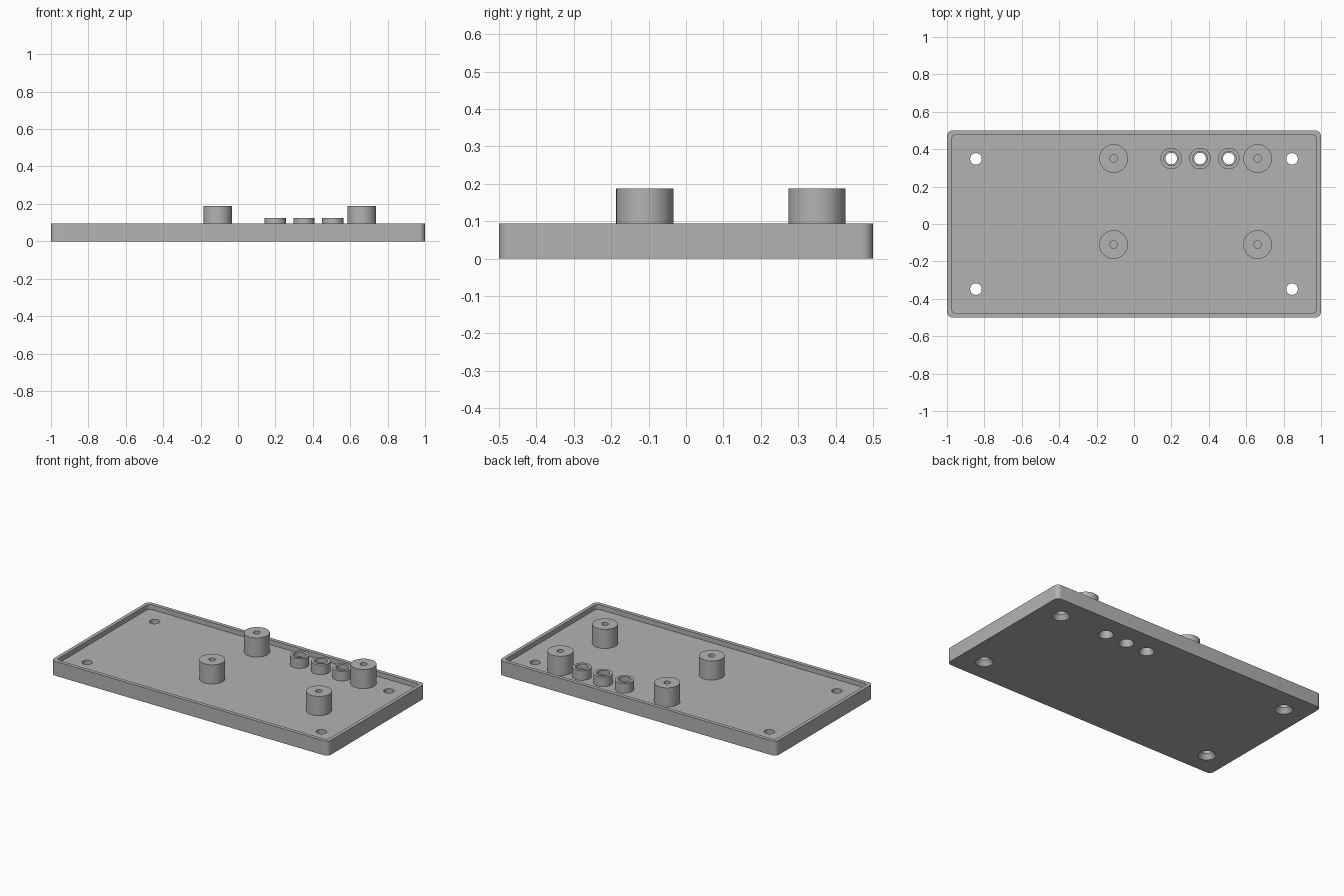
import bpy, bmesh, math

if "Cube" in bpy.data.objects:
    bpy.data.objects.remove(bpy.data.objects["Cube"])

RIM, FLOOR, POST_TOP, BOSS_TOP = 0.094, 0.0625, 0.1875, 0.125
SEG = 48

grey = bpy.data.materials.new("plain grey")
grey.diffuse_color = (0.45, 0.45, 0.45, 1)
grey.use_nodes = True
grey.node_tree.nodes["Principled BSDF"].inputs["Base Color"].default_value = grey.diffuse_color


def finish(bm, name):
    bmesh.ops.recalc_face_normals(bm, faces=bm.faces)
    mesh = bpy.data.meshes.new(name)
    bm.to_mesh(mesh)
    bm.free()
    mesh.materials.append(grey)
    ob = bpy.data.objects.new(name, mesh)
    bpy.context.collection.objects.link(ob)
    return ob


def smooth(ob):
    bpy.ops.object.select_all(action='DESELECT')
    ob.select_set(True)
    bpy.context.view_layer.objects.active = ob
    bpy.ops.object.shade_smooth_by_angle(angle=math.radians(30))


def loft(bm, rings, cap_first, cap_last):
    """Bridge point rings with quads, optionally capping the ends."""
    loops = [[bm.verts.new(p) for p in ring] for ring in rings]
    n = len(loops[0])
    for a, b in zip(loops, loops[1:]):
        for i in range(n):
            j = (i + 1) % n
            bm.faces.new((a[i], a[j], b[j], b[i]))
    if cap_first:
        bm.faces.new(loops[0][::-1])
    if cap_last:
        bm.faces.new(loops[-1])


def circle(x, y, r, z):
    return [(x + r * math.cos(2 * math.pi * i / SEG),
             y + r * math.sin(2 * math.pi * i / SEG), z) for i in range(SEG)]


def rounded_rect(hx, hy, r, z, steps=8):
    pts = []
    for k, (sx, sy) in enumerate([(1, 1), (-1, 1), (-1, -1), (1, -1)]):
        for i in range(steps + 1):
            a = math.pi / 2 * (k + i / steps)
            pts.append((sx * (hx - r) + r * math.cos(a),
                        sy * (hy - r) + r * math.sin(a), z))
    return pts


def turned(name, x, y, profile, cap_last=False):
    bm = bmesh.new()
    loft(bm, [circle(x, y, r, z) for r, z in profile], False, cap_last)
    ob = finish(bm, name)
    smooth(ob)


# Tray with a low rim
bm = bmesh.new()
loft(bm, [rounded_rect(1, 0.5, 0.031, 0), rounded_rect(1, 0.5, 0.031, RIM),
          rounded_rect(0.977, 0.476, 0.025, RIM),
          rounded_rect(0.977, 0.476, 0.025, FLOOR)], True, True)
tray = finish(bm, "tray")

# Countersunk holes: four corner screws and three in the row of bosses
boss_x = (0.199, 0.353, 0.507)
holes = [(sx * 0.845, sy * 0.348, 0.053) for sx in (-1, 1) for sy in (-1, 1)]
holes += [(x, 0.35, 0.045) for x in boss_x]
bm = bmesh.new()
for x, y, r in holes:
    slope = (r - 0.031) / 0.03
    loft(bm, [circle(x, y, r + slope * 0.01, -0.01), circle(x, y, 0.031, 0.03),
              circle(x, y, 0.031, 0.1)], True, True)
cutter = finish(bm, "hole_cutter")
cutter.hide_render = True
mod = tray.modifiers.new("holes", 'BOOLEAN')
mod.operation, mod.solver, mod.object = 'DIFFERENCE', 'EXACT', cutter
bpy.context.view_layer.objects.active = tray
bpy.ops.object.modifier_apply(modifier=mod.name)
bpy.data.objects.remove(cutter)
smooth(tray)

# Tall mounting posts with blind screw holes
for x in (-0.109, 0.661):
    for y in (-0.11, 0.35):
        turned("mounting_post", x, y,
               [(0.0765, FLOOR), (0.0765, POST_TOP),
                (0.02, POST_TOP), (0.02, FLOOR + 0.001)], cap_last=True)

# Short stepped bosses around the row of through holes
for x in boss_x:
    turned("stepped_boss", x, 0.35,
           [(0.057, FLOOR), (0.057, BOSS_TOP), (0.0385, BOSS_TOP),
            (0.0385, RIM), (0.031, RIM), (0.031, FLOOR)])
